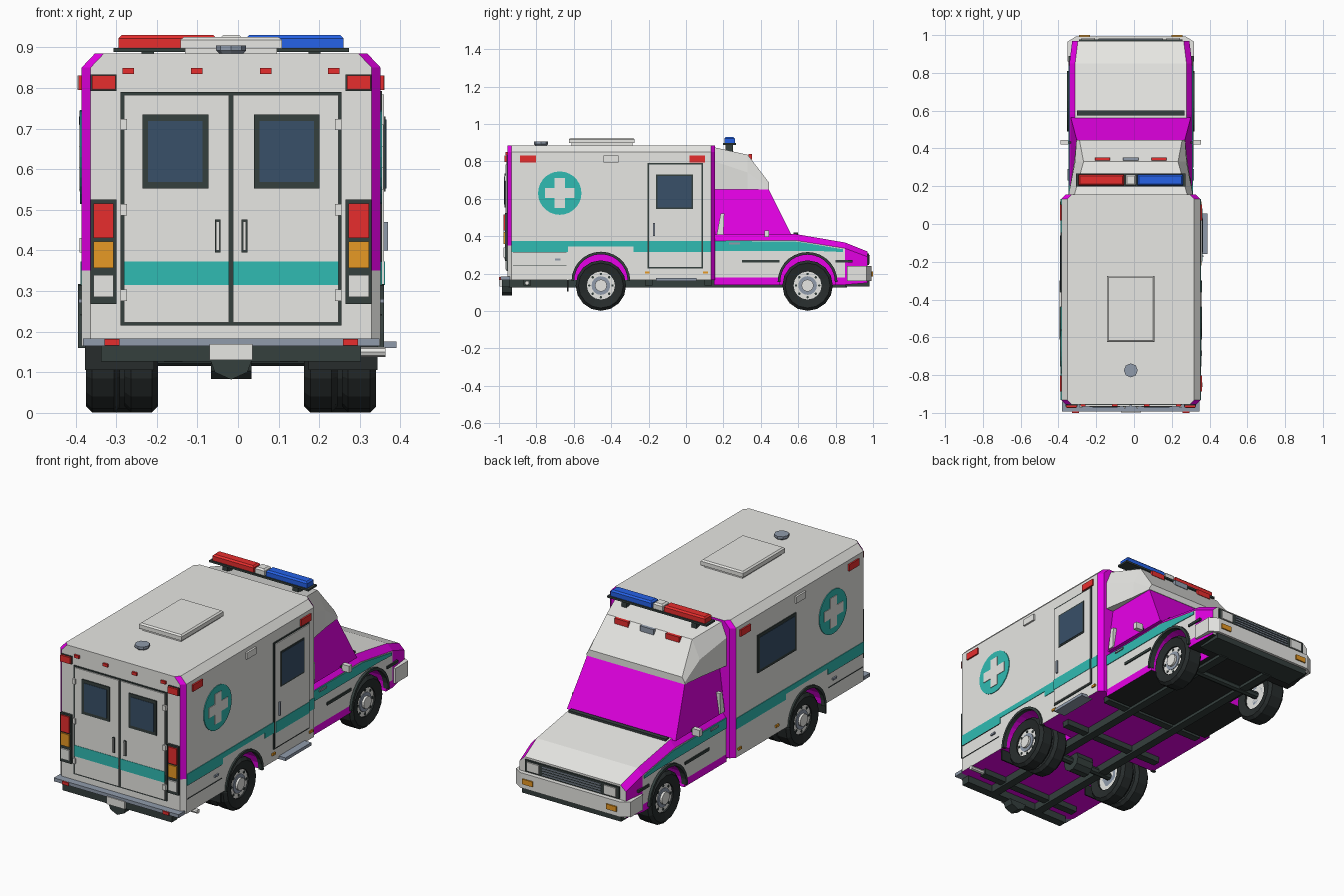
import bpy, bmesh, math
from mathutils import Vector

if "Cube" in bpy.data.objects:
    bpy.data.objects.remove(bpy.data.objects["Cube"])

COLOURS = {
    "white": (.88, .88, .85), "teal": (.03, .50, .45), "dark_trim": (.035, .05, .047),
    "rubber": (.02, .025, .025), "glass": (.04, .08, .14), "magenta": (1, 0, 1),
    "red": (.9, .03, .03), "blue": (.02, .13, .85), "amber": (.9, .36, .02), "steel": (.28, .33, .41)}
MATS = {}
for n, c in COLOURS.items():
    MATS[n] = bpy.data.materials.new(n)
    MATS[n].diffuse_color = (*c, 1)
W = .368          # half width of the rear box
REAR = -.955      # rear wall
CX = -.017        # centre line


def make(name, verts, faces, mat, mirror=False):
    verts = list(verts)
    if mirror:
        n = len(verts)
        faces = list(faces) + [[i + n for i in reversed(f)] for f in faces]
        verts += [(-x, y, z) for x, y, z in verts]
    me = bpy.data.meshes.new(name)
    me.from_pydata(verts, [], faces)
    bm = bmesh.new()
    bm.from_mesh(me)
    bmesh.ops.recalc_face_normals(bm, faces=bm.faces)
    bm.to_mesh(me)
    bm.free()
    ob = bpy.data.objects.new(name, me)
    bpy.context.collection.objects.link(ob)
    me.materials.append(MATS[mat])
    return ob


def loft(name, rings, mat, mirror=False, closed=False):
    n, m = len(rings[0]), len(rings)
    faces = [[i * n + j, i * n + (j + 1) % n, (i + 1) % m * n + (j + 1) % n, (i + 1) % m * n + j]
             for i in range(m if closed else m - 1) for j in range(n)]
    if not closed:
        faces += [list(range(n))[::-1], list(range((m - 1) * n, m * n))]
    return make(name, [p for r in rings for p in r], faces, mat, mirror)


def box(name, x0, x1, y0, y1, z0, z1, mat, mirror=False):
    return loft(name, [[(x0, y0, z), (x1, y0, z), (x1, y1, z), (x0, y1, z)] for z in (z0, z1)], mat, mirror)


def side_prism(name, pts, x0, x1, mat, mirror=True):
    return loft(name, [[(x, y, z) for y, z in pts] for x in (x0, x1)], mat, mirror)


def circle(y, z, r, n, a0=0, a1=2 * math.pi, ends=False):
    return [(y + r * math.cos(a0 + (a1 - a0) * i / (n - 1 if ends else n)),
             z + r * math.sin(a0 + (a1 - a0) * i / (n - 1 if ends else n))) for i in range(n)]


def rear(name, x0, x1, z0, z1, mat, d, mirror=False):
    return box(name, x0, x1, REAR - d, REAR, z0, z1, mat, mirror)


def side(name, y0, y1, z0, z1, mat, d, mirror=True, s=1):
    return box(name, s * W, s * (W + d), y0, y1, z0, z1, mat, mirror)


def paint(ob, rule):
    slots = {}
    for p in ob.data.polygons:
        m = rule(p.center, p.normal)
        if m:
            if m not in slots:
                ob.data.materials.append(MATS[m])
                slots[m] = len(ob.data.materials) - 1
            p.material_index = slots[m]


def cut_arches(ob, y, z, r, x0):
    cutter = side_prism("arch_cutter", circle(y, z, r, 24), x0, .5, "magenta")
    cutter.hide_render = True
    mod = ob.modifiers.new("arches", "BOOLEAN")
    mod.object, mod.operation, mod.solver = cutter, "DIFFERENCE", "EXACT"
    dg = bpy.context.evaluated_depsgraph_get()
    ob.data = bpy.data.meshes.new_from_object(ob.evaluated_get(dg))
    ob.modifiers.clear()
    bpy.data.objects.remove(cutter)


def in_arch(c, y, z, r, w):
    return x_in(c, w) and math.hypot(c.y - y, c.z - z) < r + .004


def x_in(c, w):
    return .17 < abs(c.x) < w - .01


# rear box with chamfered corners and wheel arches
def box_ring(y, inset):
    half = [(W, .165), (W, .35), (W, .85), (.335, .885)]
    half = [(x - inset, z) for x, z in half]
    return [(x, y, z) for x, z in half] + [(-x, y, z) for x, z in reversed(half)]


RA, FA = (-.455, .16, .145), (.65, .155, .148)
body = loft("rear_box", [box_ring(REAR, .022), box_ring(REAR + .022, 0), box_ring(.133, 0), box_ring(.155, .022)], "white")
cut_arches(body, *RA, .17)
paint(body, lambda c, n: "magenta" if in_arch(c, *RA, W) or n.z < -.9 or n.y > .5
      or (abs(n.x) > .2 and n.y < -.2 and c.z > .35) else None)


# cab lower body and bonnet
def cab_ring(y, w, zb, zs, zt):
    half = [(w, zb), (w, zb + .04), (w, zs), (w - .03, zt)]
    return [(x, y, z) for x, z in half] + [(-x, y, z) for x, z in reversed(half)]


cab = loft("cab_body", [cab_ring(.15, .325, .14, .375, .41), cab_ring(.58, .325, .14, .378, .412),
                        cab_ring(.85, .325, .14, .335, .366), cab_ring(.97, .31, .15, .29, .318)], "white")
cut_arches(cab, *FA, .19)
paint(cab, lambda c, n: "magenta" if in_arch(c, *FA, .325) else "rubber" if n.z < -.7 else
      "magenta" if abs(n.x) > .3 and (c.z < .19 or n.z > .2 or c.y > .86) else
      "magenta" if abs(n.x) > .3 and c.y > .86 else None)

# windscreen and side windows, roof fairing above
loft("cab_glasshouse", [[(-w, .15, z), (w, .15, z), (w, y, z), (-w, y, z)]
                        for z, y, w in ((.405, .565, .318), (.655, .44, .285))], "magenta")
fair = []
for y, half in ((.15, [(.33, .65), (.33, .80), (.30, .875)]), (.33, [(.30, .65), (.295, .74), (.25, .835)]),
                (.445, [(.288, .65), (.287, .66), (.272, .685)])):
    fair.append([(x, y, z) for x, z in half] + [(-x, y, z) for x, z in reversed(half)])
loft("roof_fairing", fair, "white")
for x, m in ((-.15, "red"), (0, "steel"), (.15, "red")):
    box("fairing_marker", x - .04, x + .04, .335, .352, .81, .838, m)
box("wiper_panel", -.285, .285, .575, .6, .405, .42, "dark_trim")
side_prism("pillar_panel", [(.165, .41), (.2, .41), (.205, .52), (.185, .52)], .30, .325, "white")

# cab stripe, trim and mirrors
side_prism("cab_stripe", [(.155, .32), (.5, .32), (.72, .32), (.84, .315), (.84, .33), (.6, .37), (.155, .375)], .32, .329, "teal")
for a, b in ((.3, .5), (.8, .89)):
    box("cab_trim", .31, .331, a, b, .258, .272, "dark_trim", True)
box("cab_door_handle", .32, .335, .23, .29, .355, .365, "steel", True)
box("mirror_arm", .30, .35, .425, .437, .405, .415, "dark_trim", True)
box("mirror", .33, .373, .42, .445, .395, .43, "white", True)

# nose: bumper, grille, headlights
bump = [(-.335, .86), (.335, .86), (.335, .965), (.29, .993), (-.29, .993), (-.335, .965)]
loft("front_bumper", [[(x, y, z) for x, y in bump] for z in (.16, .24)], "white")
box("bumper_underside", -.29, .29, .85, .98, .13, .16, "dark_trim")
box("bumper_indicator", .215, .275, .98, 1.0, .185, .212, "amber", True)
box("grille", -.275, .275, .96, .978, .245, .308, "dark_trim")
box("headlight", .19, .26, .97, .985, .253, .3, "white", True)
for i in range(4):
    box("grille_bar", -.17, .17, .97, .983, .254 + i * .013, .259 + i * .013, "steel")

# arch flares
for (y, z, r), x0, x1 in ((RA, .355, .377), (FA, .31, .338)):
    out, inn = (circle(y, z, q, 15, 0, math.pi, True) for q in (r + .012, r - .002))
    for i in range(14):
        side_prism("arch_flare", [out[i], out[i + 1], inn[i + 1], inn[i]], x0, x1, "dark_trim")


# wheels
def wheel(name, y, x0, x1):
    prof = [(.075, x0 + .01), (.12, x0), (.135, x0 + .015), (.135, x1 - .015), (.12, x1), (.075, x1 - .01)]
    loft(name + "_tyre", [[(x, *p) for p in circle(y, .136, r, 16)] for r, x in prof], "rubber", True, True)
    for part, r, a, b, m in (("rim", .078, .02, .018, "white"), ("rim_ring", .05, .02, .014, "steel"), ("hub", .032, .02, .002, "white")):
        side_prism(f"{name}_{part}", circle(y, .136, r, 16), x0 + a, x1 - b, m)
    for p in circle(y, .136, .062, 8):
        side_prism(name + "_rim_hole", circle(*p, .007, 6), x1 - .02, x1 - .015, "dark_trim")


wheel("rear_outer", -.455, .273, .357)
wheel("rear_inner", -.455, .18, .262)
wheel("front", .65, .222, .322)

# underside
box("chassis_rail", .12, .165, -.95, .86, .125, .168, "dark_trim", True)
for y in (-.85, -.2, .12):
    box("cross_member", -.3, .3, y - .02, y + .02, .135, .168, "dark_trim")
for y in (-.455, .65):
    side_prism("axle", circle(y, .136, .02, 8), -.25, .25, "dark_trim", False)
side_prism("differential", circle(-.455, .136, .055, 10), -.05, .05, "dark_trim", False)
box("mud_flap", .19, .36, -.635, -.628, .105, .168, "rubber", True)
side_prism("exhaust_pipe", circle(-.85, .15, .012, 8), .3, .38, "white", False)

# rear doors
rear("door_surround", -.272, .272, .215, .79, "dark_trim", .004)
rear("rear_door", .005, .264, .222, .783, "white", .010, True)
rear("rear_stripe", .005, .264, .315, .373, "teal", .012, True)
rear("rear_window_frame", .056, .218, .552, .735, "dark_trim", .015, True)
rear("rear_window", .07, .204, .568, .718, "glass", .017, True)
rear("rear_handle_edge", .026, .040, .395, .476, "dark_trim", .014, True)
rear("rear_handle", .029, .037, .40, .471, "white", .022, True)
for z in (.29, .5, .71):
    rear("hinge", .256, .272, z - .014, z + .014, "white", .016, True)
# rear lamps
rear("lamp_housing", .282, .346, .268, .525, "dark_trim", .012, True)
for m, a, b in (("red", .43, .516), ("amber", .357, .422), ("white", .285, .34)):
    rear(m + "_tail_lamp", .289, .339, a, b, m, .02, True)
rear("upper_lamp_base", .282, .346, .792, .833, "dark_trim", .006, True)
rear("upper_lamp", .285, .343, .796, .83, "red", .016, True)
for x in (.085, .253):
    rear("rear_marker", x - .014, x + .014, .834, .849, "red", .01, True)
# rear bumper
box("rear_step", -.365, .365, -.993, -.94, .165, .183, "steel")
box("step_reflector", .275, .312, -1.0, -.98, .166, .182, "red", True)
box("rear_beam", -.32, .32, -.985, -.94, .127, .165, "dark_trim")
box("number_plate", -.053, .053, -.998, -.98, .13, .17, "white")
loft("tow_hitch", [[(x, y, z) for x, z in ((-.05, .127), (.05, .127), (.04, .1), (0, .082), (-.04, .1))]
                   for y in (-.985, -.93)], "dark_trim")

# side stripes and badge
for a, b, z in ((-.933, -.63, .315), (-.63, -.28, .345), (-.28, .133, .315)):
    side("side_stripe", a, b, z, .373, "teal", .003)
side_prism("badge_disc", circle(-.675, .63, .116, 28), W, W + .004, "teal")
side("badge_cross_upright", -.702, -.648, .55, .71, "white", .007)
side("badge_cross_left", -.755, -.702, .603, .657, "white", .007)
side("badge_cross_right", -.648, -.595, .603, .657, "white", .007)
# side lamps, locker seams
for y in (-.845, .06):
    side("side_red_lamp", y - .042, y + .042, .795, .83, "red", .008)
side("side_flood_lamp", -.44, -.36, .795, .83, "white", .01)
for y in (-.207, .105):
    side("side_amber_marker", y - .013, y + .013, .2, .212, "amber", .007)
for z in (.24, .312):
    side("locker_seam", -.925, -.64, z, z + .003, "dark_trim", .003)
side("locker_latch", -.70, -.67, .27, .28, "steel", .008)

# right side door with window and step
side("side_door_surround", -.207, .09, .228, .792, "dark_trim", .004, False)
side("side_door", -.199, .082, .236, .784, "white", .009, False)
side("side_door_stripe", -.199, .082, .315, .373, "teal", .011, False)
side("side_door_window_frame", -.16, .037, .545, .73, "dark_trim", .012, False)
side("side_door_window", -.152, .029, .553, .722, "glass", .014, False)
side("side_door_handle", -.176, -.166, .4, .47, "steel", .018, False)
box("side_step", .34, .407, -.16, .055, .16, .176, "steel")
# left side window
side("left_window_frame", -.365, -.045, .545, .745, "dark_trim", .005, False, -1)
side("left_window", -.35, -.06, .56, .73, "glass", .007, False, -1)

# roof hatch, vent and light bar
loft("roof_hatch", [[(sx * (.125 - i), -.45 + sy * (.175 - i), z) for sx, sy in ((-1, -1), (1, -1), (1, 1), (-1, 1))]
                    for z, i in ((.885, .012), (.897, .012), (.897, 0), (.918, 0), (.925, .008))], "white")
loft("roof_vent", [[(x, y, z) for x, y in circle(0, -.775, r, 8)] for z, r in ((.885, .03), (.892, .037), (.905, .037))], "steel")
box("light_bar_base", -.29, .29, .198, .268, .888, .898, "dark_trim")
box("light_bar_foot", .19, .22, .21, .25, .84, .89, "dark_trim", True)
for name, x0, x1, m in (("red_beacon", -.277, -.036, "red"), ("centre_lamp", -.028, .028, "white"), ("blue_beacon", .036, .277, "blue")):
    loft(name, [[(x0 + i, .205 + i, z), (x1 - i, .205 + i, z), (x1 - i, .261 - i, z), (x0 + i, .261 - i, z)]
                for z, i in ((.898, 0), (.922, 0), (.93, .008))], m)

# shift everything onto the off-centre axis
for ob in bpy.data.objects:
    for v in ob.data.vertices:
        v.co.x += CX

for m in bpy.data.materials:
    if m.users and not m.is_grease_pencil:
        m.use_nodes = True
        m.node_tree.nodes["Principled BSDF"].inputs["Base Color"].default_value = m.diffuse_color
